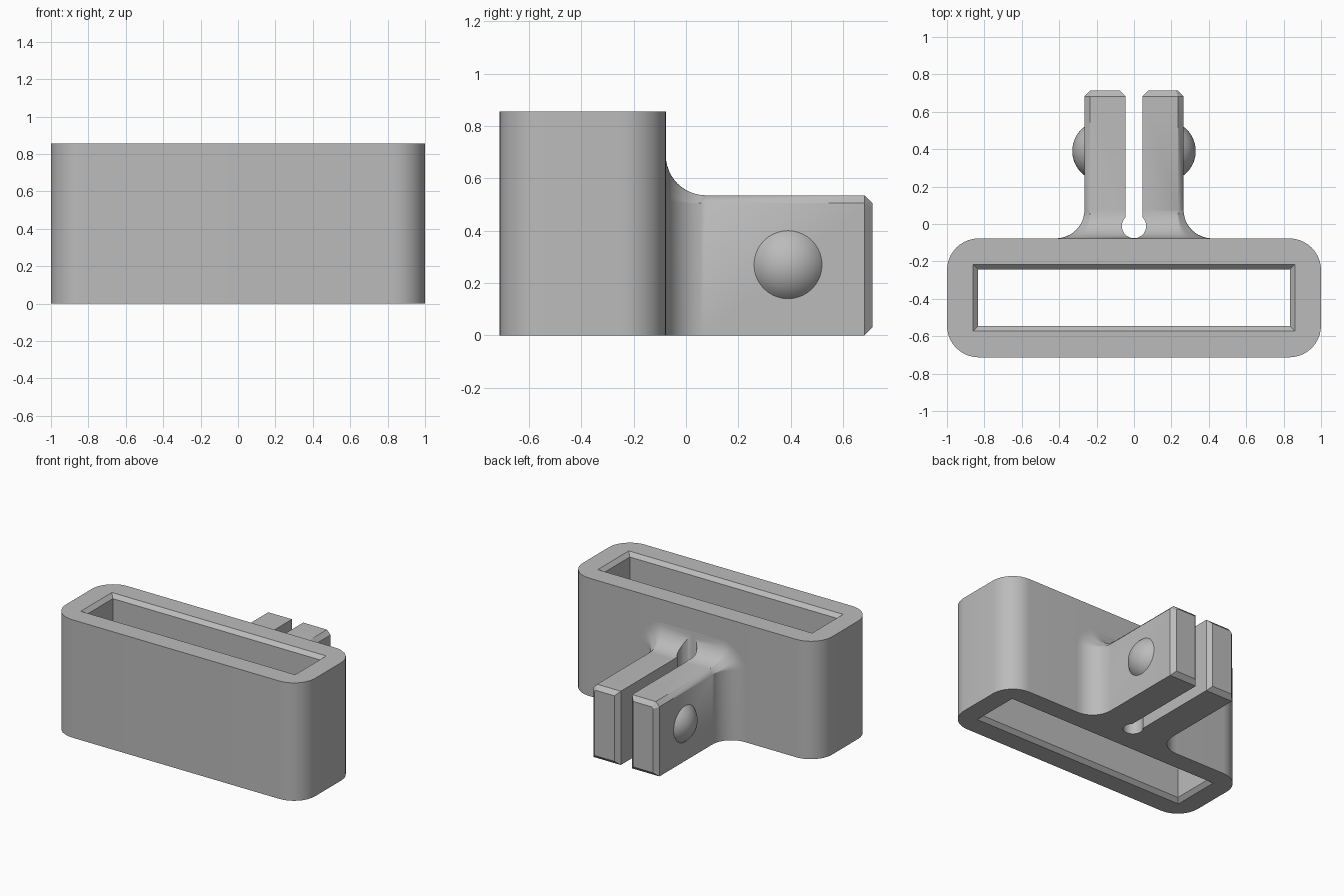
import bpy, bmesh
from math import sin, cos, pi, radians, asin

if "Cube" in bpy.data.objects:
    bpy.data.objects.remove(bpy.data.objects["Cube"])

grey = bpy.data.materials.new("plain grey")
grey.use_nodes = True
COLOUR = (0.5, 0.5, 0.5, 1)
grey.diffuse_color = COLOUR
grey.node_tree.nodes["Principled BSDF"].inputs["Base Color"].default_value = COLOUR


def loft(name, rings, cyclic=False):
    """Skin matching rings of points; cap both ends unless the rings loop."""
    bm = bmesh.new()
    loops = [[bm.verts.new(p) for p in ring] for ring in rings]
    n = len(loops[0])
    pairs = list(zip(loops, loops[1:]))
    if cyclic:
        pairs.append((loops[-1], loops[0]))
    else:
        bm.faces.new(loops[0])
        bm.faces.new(loops[-1])
    for a, b in pairs:
        for i in range(n):
            j = (i + 1) % n
            bm.faces.new((a[i], a[j], b[j], b[i]))
    bmesh.ops.remove_doubles(bm, verts=bm.verts, dist=1e-5)
    bmesh.ops.recalc_face_normals(bm, faces=bm.faces)
    mesh = bpy.data.meshes.new(name)
    bm.to_mesh(mesh)
    bm.free()
    mesh.materials.append(grey)
    obj = bpy.data.objects.new(name, mesh)
    bpy.context.collection.objects.link(obj)
    return obj


def activate(obj):
    bpy.ops.object.select_all(action="DESELECT")
    obj.select_set(True)
    bpy.context.view_layer.objects.active = obj


def smooth(obj):
    activate(obj)
    bpy.ops.object.shade_smooth_by_angle(angle=radians(30))


# Sleeve: rounded rectangular tube with chamfered opening
BACK, FRONT, TALL = -0.077, -0.713, 0.855
MID = (BACK + FRONT) / 2


def rounded_ring(hx, hy, r, z, steps=10):
    pts = []
    for k, (sx, sy) in enumerate([(1, 1), (-1, 1), (-1, -1), (1, -1)]):
        for i in range(steps + 1):
            a = (k + i / steps) * pi / 2
            pts.append((sx * (hx - r) + r * cos(a), MID + sy * (hy - r) + r * sin(a), z))
    return pts


HALF, BEVEL = (BACK - FRONT) / 2, 0.027
outer = (1, HALF, 0.17)
mouth = (0.86, 0.178, 0)
throat = (0.86 - BEVEL, 0.178 - BEVEL, 0)
smooth(loft("sleeve", [
    rounded_ring(*outer, 0), rounded_ring(*outer, TALL),
    rounded_ring(*mouth, TALL), rounded_ring(*throat, TALL - BEVEL),
    rounded_ring(*throat, BEVEL), rounded_ring(*mouth, 0)], cyclic=True))

# Clamp block: chamfered bar flaring into the sleeve wall with a fillet
WIDE, HIGH, CH, END, FILLET = 0.265, 0.535, 0.03, 0.713, 0.153


def section(y, d=0, w=WIDE, h=HIGH, c=CH, z0=0):
    half = [(w + d, z0)]
    for cx, cz, start in ((w, h - c, 0), (w - c, h, 45)):
        for i in range(6):
            a = radians(start + 9 * i)
            half.append((cx + d * cos(a), cz + d * sin(a)))
    half += [(-x, z) for x, z in reversed(half)]
    return [(x, y, z) for x, z in half]


rings = []
for i in range(13):
    t = pi / 2 * (1 - i / 12)
    rings.append(section(BACK + FILLET * (1 - sin(t)), FILLET * (1 - cos(t))))
rings.append(section(END - CH))
rings.append(section(END, 0, WIDE - CH, HIGH - CH, CH * 0.414, CH))
clamp = loft("clamp_arms", rings)

# Keyhole slot that splits the block into two arms, flared at the tip
GAP, HOLE = 0.045, 0.065
hole_y = BACK + HOLE + 0.001
a0 = asin(GAP / HOLE)
outline = []
for i in range(33):
    a = pi / 2 + a0 + (2 * pi - 2 * a0) * i / 32
    outline.append((HOLE * cos(a), hole_y + HOLE * sin(a)))
tip = [(GAP, END - CH), (GAP + 2 * CH, END + CH)]
outline += tip + [(-x, y) for x, y in reversed(tip)]
cutter = loft("slot_cutter", [[(x, y, z) for x, y in outline] for z in (-0.2, 1)])
cutter.hide_render = True
cut = clamp.modifiers.new("slot", "BOOLEAN")
cut.operation = "DIFFERENCE"
cut.solver = "EXACT"
cut.object = cutter
activate(clamp)
bpy.ops.object.modifier_apply(modifier=cut.name)
bpy.data.objects.remove(cutter)
smooth(clamp)

# Domed buttons on the outer face of each arm
RIM, RISE = 0.13, 0.065
ball = (RIM ** 2 + RISE ** 2) / (2 * RISE)
for side, label in ((1, "left"), (-1, "right")):
    rings = []
    for k in range(10):
        phi = asin(RIM / ball) * (1 - k / 10)
        x = WIDE + RISE - ball + ball * cos(phi)
        r = ball * sin(phi)
        rings.append([(side * x, 0.39 + r * cos(2 * pi * i / 40), 0.27 + r * sin(2 * pi * i / 40))
                      for i in range(40)])
    rings.append([(side * (WIDE + RISE), 0.39 + 0.002 * cos(2 * pi * i / 40),
                   0.27 + 0.002 * sin(2 * pi * i / 40)) for i in range(40)])
    smooth(loft(label + "_dome", rings))
